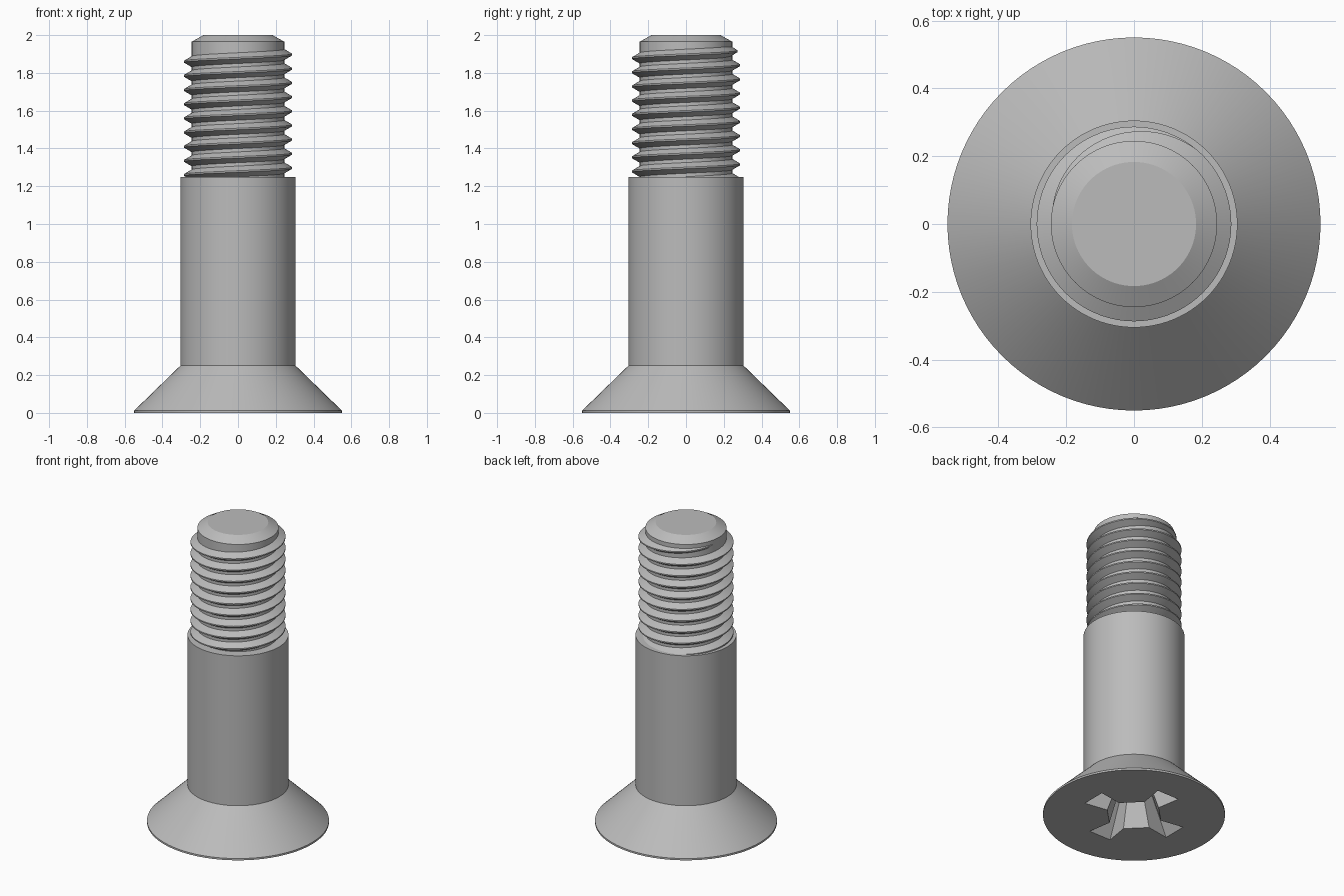
import bpy, bmesh, math

if "Cube" in bpy.data.objects:
    bpy.data.objects.remove(bpy.data.objects["Cube"])

SEGS = 96
PITCH = 0.075
CORE_R, CREST_R = 0.245, 0.287

steel = bpy.data.materials.new("steel grey")
steel.diffuse_color = (0.5, 0.5, 0.5, 1)
steel.use_nodes = True
steel.node_tree.nodes["Principled BSDF"].inputs["Base Color"].default_value = steel.diffuse_color


def finish(bm, name):
    bmesh.ops.recalc_face_normals(bm, faces=bm.faces)
    mesh = bpy.data.meshes.new(name)
    bm.to_mesh(mesh)
    bm.free()
    mesh.materials.append(steel)
    obj = bpy.data.objects.new(name, mesh)
    bpy.context.collection.objects.link(obj)
    return obj


def smooth(obj):
    bpy.ops.object.select_all(action='DESELECT')
    obj.select_set(True)
    bpy.context.view_layer.objects.active = obj
    bpy.ops.object.shade_smooth_by_angle(angle=math.radians(25))


def bridge(bm, a, b):
    for i in range(len(a)):
        j = (i + 1) % len(a)
        bm.faces.new((a[i], a[j], b[j], b[i]))


# Bolt body: countersunk head, plain shank, threaded core and chamfered tip
profile = [(0.55, 0), (0.55, 0.012), (0.305, 0.25), (0.305, 1.25),
           (CORE_R, 1.25), (CORE_R, 1.965), (0.183, 2.0)]
bm = bmesh.new()
rings = [[bm.verts.new((r * math.cos(2 * math.pi * i / SEGS),
                        r * math.sin(2 * math.pi * i / SEGS), z))
          for i in range(SEGS)] for r, z in profile]
for lower, upper in zip(rings, rings[1:]):
    bridge(bm, lower, upper)
bm.faces.new(rings[0])
bm.faces.new(rings[-1])
body = finish(bm, "bolt_body")

# Tapered cross-shaped cutter for the driver recess
bm = bmesh.new()
arm = [(0.165, -0.055), (0.32, -0.08), (0.32, 0.08), (0.165, 0.055)]
levels = []
for z, s in ((-0.04, 1.08), (0.28, 0.45)):
    ring = []
    for k in range(4):
        c, n = round(math.cos(k * math.pi / 2)), round(math.sin(k * math.pi / 2))
        ring += [bm.verts.new((s * (x * c - y * n), s * (x * n + y * c), z))
                 for x, y in arm]
    levels.append(ring)
bridge(bm, *levels)
bm.faces.new(levels[0])
bm.faces.new(levels[1])
cutter = finish(bm, "recess_cutter")
cutter.hide_render = True

cut = body.modifiers.new("driver_recess", 'BOOLEAN')
cut.operation = 'DIFFERENCE'
cut.solver = 'EXACT'
cut.object = cutter
bpy.context.view_layer.objects.active = body
bpy.ops.object.modifier_apply(modifier=cut.name)
bpy.data.objects.remove(cutter)
smooth(body)

# Helical thread that starts inside the shank and fades out below the tip
STEPS = 72
TURNS = 9.5
FADE = 0.36
bm = bmesh.new()
sections = []
for i in range(int(STEPS * TURNS) + 1):
    turn = i / STEPS
    a = 2 * math.pi * turn
    z = 1.222 + PITCH * turn
    f = min(1, (TURNS - turn) / FADE)
    crest = CORE_R - 0.004 + (CREST_R - CORE_R + 0.004) * f
    base = 0.010 + 0.022 * f
    tooth = [(CORE_R - 0.006, -base), (crest, -0.004),
             (crest, 0.004), (CORE_R - 0.006, base)]
    sections.append([bm.verts.new((r * math.cos(a), r * math.sin(a), z + dz))
                     for r, dz in tooth])
for s, t in zip(sections, sections[1:]):
    bridge(bm, s, t)
bm.faces.new(sections[0])
bm.faces.new(sections[-1])
smooth(finish(bm, "screw_thread"))
